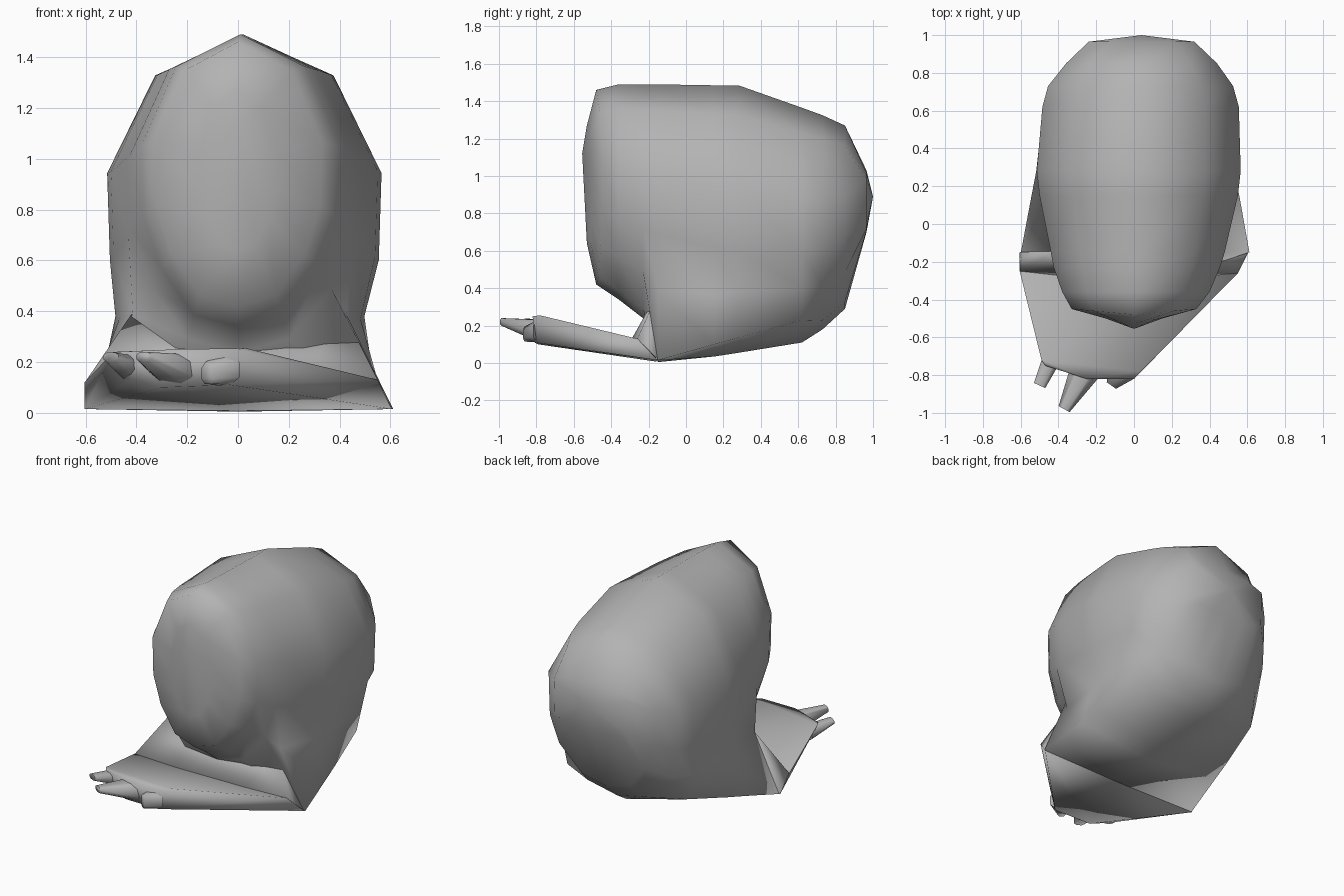
import bpy, bmesh, math

if "Cube" in bpy.data.objects:
    bpy.data.objects.remove(bpy.data.objects["Cube"])

grey = bpy.data.materials.new("plain_grey")
grey.diffuse_color = (0.45, 0.45, 0.45, 1)
grey.use_nodes = True
grey.node_tree.nodes["Principled BSDF"].inputs["Base Color"].default_value = grey.diffuse_color


def finish(name, bm, angle):
    bmesh.ops.recalc_face_normals(bm, faces=bm.faces[:])
    mesh = bpy.data.meshes.new(name)
    bm.to_mesh(mesh)
    bm.free()
    mesh.materials.append(grey)
    ob = bpy.data.objects.new(name, mesh)
    bpy.context.collection.objects.link(ob)
    bpy.ops.object.select_all(action='DESELECT')
    ob.select_set(True)
    bpy.context.view_layer.objects.active = ob
    bpy.ops.object.shade_smooth_by_angle(angle=math.radians(angle))
    return ob


def hull(name, points, angle=80):
    bm = bmesh.new()
    for p in points:
        bm.verts.new(p)
    bmesh.ops.convex_hull(bm, input=bm.verts[:])
    loose = [v for v in bm.verts if not v.link_faces]
    bmesh.ops.delete(bm, geom=loose, context='VERTS')
    return finish(name, bm, angle)


def both(x, y, z):
    return [(x, y, z), (-x, y, z)]


# Shell: egg-like sections lofted front to back, flaring into the base
# y, centre x, half width, top, bottom, optional (pinch x z, flare x z, floor z)
stations = [
    (-.50, .00, .15, 1.27, .64, None),
    (-.45, .00, .33, 1.46, .42, None),
    (-.36, .01, .39, 1.49, .34, None),
    (-.23, .015, .44, 1.49, .24, None),
    (-.15, .02, .46, 1.49, .20, (.42, .39, .605, .015, .005)),
    (.15, .025, .525, 1.485, .08, (.475, .37, .55, .10, .035)),
    (.28, .025, .54, 1.485, .06, (.49, .38, .525, .135, .055)),
    (.62, .035, .52, 1.365, .11, (.49, .40, .45, .23, .11)),
    (.73, .035, .49, 1.325, .18, None),
    (.85, .04, .40, 1.27, .29, None),
    (.965, .04, .28, 1.03, .70, None),
]
bm = bmesh.new()
rings = []
for y, cx, w, top, bottom, base in stations:
    h = top - bottom
    # the last section is boxier than the rest
    f = (.96, .85, .16, .05, .02) if y > .9 else (.89, .62, .38, .2, .04)
    half = [(0, top), (.65 * w, bottom + f[0] * h), (w, bottom + f[1] * h),
            (.98 * w, bottom + f[2] * h)]
    if base:
        half += [base[0:2], base[2:4], (0, base[4])]
    else:
        half += [(.8 * w, bottom + f[3] * h), (.45 * w, bottom + f[4] * h),
                 (0, bottom)]
    section = half + [(-x, z) for x, z in half[-2:0:-1]]
    bulge = .03 if y < -.4 else 0
    rings.append([bm.verts.new((cx * (1 if z > .42 else .3) + x,
                                y - bulge * (1 - abs(x) / w), z))
                  for x, z in section])
n = len(rings[0])
for a, b in zip(rings, rings[1:]):
    for i in range(n):
        j = (i + 1) % n
        bm.faces.new((a[i], a[j], b[j], b[i]))
for ring, tip in ((rings[0], (0, -.555, 1.12)), (rings[-1], (.04, 1.0, .89))):
    c = bm.verts.new(tip)
    for i in range(n):
        bm.faces.new((ring[i], ring[(i + 1) % n], c))
finish("shell", bm, 120)

# Neck: slanted front between shell and foot
hull("neck", both(.42, -.145, .388) + both(.603, -.148, .017)
     + [(-.603, -.25, .12), (.55, -.26, .13), (.25, -.29, .13),
        (-.25, -.29, .13), (0, -.1, .2)], 100)

# Foot: slab sloping up towards the front
hull("foot",
     both(.605, -.15, .015)
     + [(-.605, -.25, .12), (.55, -.26, .13), (0, -.16, .008),
        (-.49, -.72, .24), (-.47, -.75, .24), (-.25, -.82, .25), (0, -.82, .25),
        (.03, -.78, .255), (-.42, -.74, .13), (-.30, -.79, .10),
        (-.03, -.81, .11)], 100)


# Toes: tapered stubs along the front edge
def toe(name, base, tip, base_size, tip_size):
    dx, dy = tip[0] - base[0], tip[1] - base[1]
    length = math.hypot(dx, dy)
    sx, sy = -dy / length, dx / length
    pts = []
    for p, (w, h) in ((base, base_size), (tip, tip_size)):
        for s, v in ((1, .5), (.5, 1), (-.5, 1), (-1, .5),
                     (-1, -.5), (-.5, -1), (.5, -1), (1, -.5)):
            pts.append((p[0] + s * w * sx, p[1] + s * w * sy, p[2] + v * h))
    hull(name, pts, 80)


toe("outer_toe", (-.43, -.70, .18), (-.50, -.855, .22), (.05, .045), (.033, .018))
toe("middle_toe", (-.24, -.74, .165), (-.37, -.98, .22), (.09, .065), (.033, .02))
toe("inner_toe", (-.06, -.77, .17), (-.12, -.855, .155), (.08, .06), (.03, .04))
